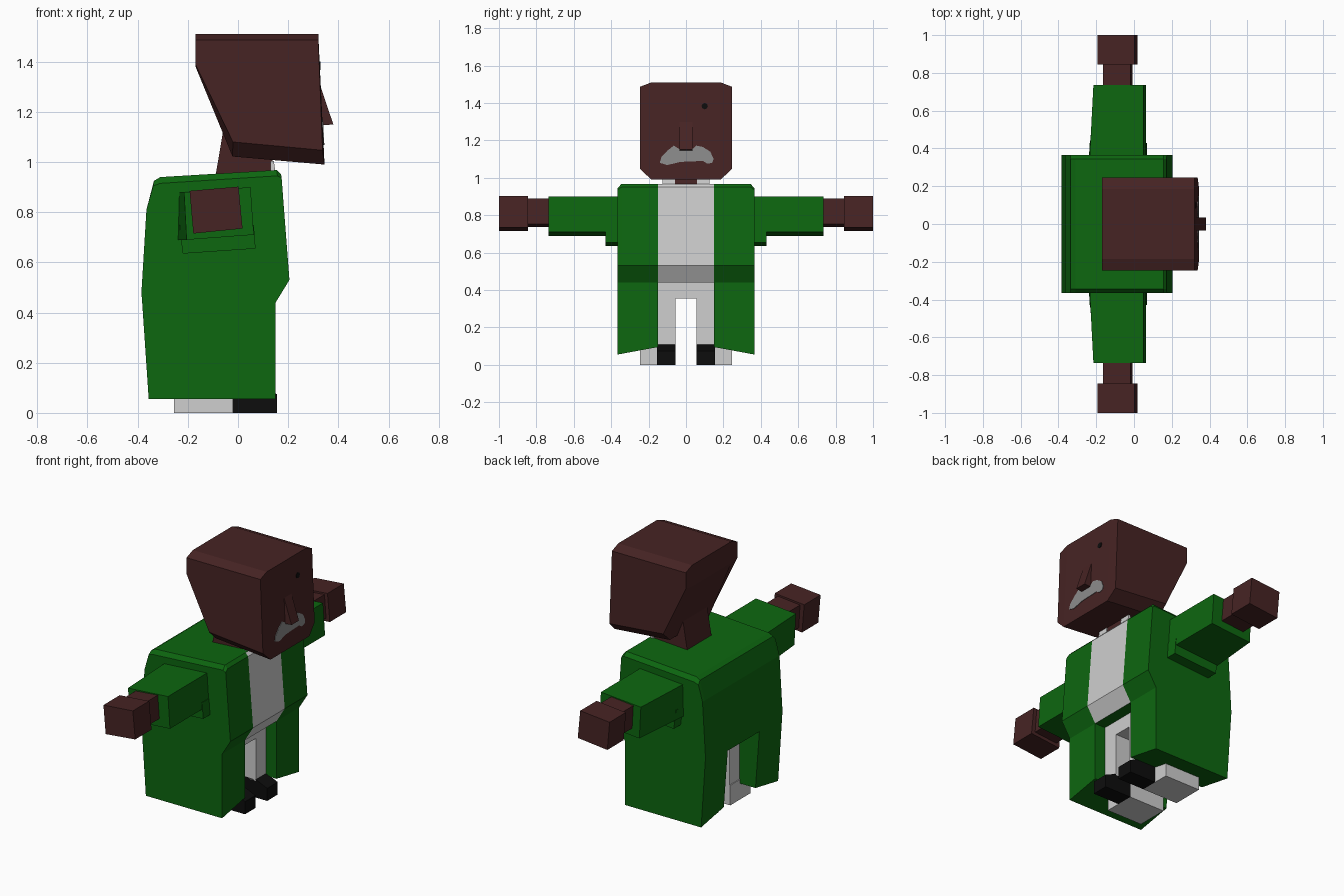
import bpy, bmesh, math


def material(name, rgb):
    m = bpy.data.materials.new(name)
    m.diffuse_color = (*rgb, 1)
    return m


GREEN = material("coat green", (0.004, 0.135, 0.005))
BROWN = material("skin brown", (0.062, 0.017, 0.017))
WHITE = material("cloth white", (0.62, 0.62, 0.62))
GREY = material("moustache grey", (0.26, 0.26, 0.26))
BLACK = material("shoe black", (0.004, 0.004, 0.004))


def loft(name, sections, *mats):
    """Closed solid skinned through matching rings of 3D points."""
    bm = bmesh.new()
    rings = [[bm.verts.new(p) for p in s] for s in sections]
    n = len(rings[0])
    for a, b in zip(rings, rings[1:]):
        for i in range(n):
            j = (i + 1) % n
            bm.faces.new((a[i], a[j], b[j], b[i]))
    bm.faces.new(rings[0])
    bm.faces.new(rings[-1])
    bmesh.ops.recalc_face_normals(bm, faces=bm.faces)
    me = bpy.data.meshes.new(name)
    bm.to_mesh(me)
    bm.free()
    for m in mats:
        me.materials.append(m)
    ob = bpy.data.objects.new(name, me)
    bpy.context.collection.objects.link(ob)
    return ob


def at_y(profile, y):
    return [(x, y, z) for x, z in profile]


def slab(name, profile, y0, y1, mat):
    return loft(name, [at_y(profile, y0), at_y(profile, y1)], mat)


def rect(x0, x1, z0, z1):
    return [(x0, z0), (x1, z0), (x1, z1), (x0, z1)]


# Head: chamfered block with sloping back
head_side = [(-0.17, 1.487), (0.32, 1.487), (0.337, 1.047), (-0.02, 1.08), (-0.17, 1.39)]
head_mid = [(-0.17, 1.51), (0.32, 1.51), (0.345, 0.99), (-0.022, 1.022), (-0.17, 1.382)]
loft("head", [at_y(head_side, -0.245), at_y(head_mid, -0.185),
              at_y(head_mid, 0.185), at_y(head_side, 0.245)], BROWN)
slab("nose", [(0.31, 1.31), (0.328, 1.305), (0.38, 1.15), (0.32, 1.145)], -0.035, 0.035, BROWN)


# Painted face details as thin plates on the sloping face
def face_plate(name, outline, mat):
    def ring(d):
        return [(0.32 + (1.51 - z) * 0.025 / 0.52 + d, y, z) for y, z in outline]
    loft(name, [ring(-0.002), ring(0.003)], mat)


face_plate("moustache", [(-0.14, 1.08), (-0.132, 1.11), (-0.10, 1.145), (-0.065, 1.172),
                         (-0.03, 1.15), (0.03, 1.15), (0.055, 1.172), (0.09, 1.165),
                         (0.13, 1.14), (0.148, 1.1), (0.14, 1.08), (0.115, 1.075),
                         (0.09, 1.09), (-0.03, 1.085), (-0.10, 1.068)], GREY)
face_plate("eye", [(0.1 + 0.017 * math.cos(k * math.pi / 4),
                    1.383 + 0.017 * math.sin(k * math.pi / 4)) for k in range(8)], BLACK)

# Neck with white collar pieces at the front
slab("neck", [(-0.092, 0.93), (0.147, 0.93), (0.13, 1.06), (-0.05, 1.18)], -0.115, 0.115, BROWN)

# Coat: shared side profile, upper part from the front waist round to the back waist
upper = [(0.15, 0.44), (0.205, 0.53), (0.172, 0.95), (0.155, 0.968),
         (-0.31, 0.94), (-0.335, 0.925), (-0.365, 0.81), (-0.385, 0.48), (-0.382, 0.44)]
edge = [(0.15, 0.44), (0.205, 0.53), (0.174, 0.935), (0.157, 0.945),
        (-0.31, 0.915), (-0.338, 0.905), (-0.365, 0.81), (-0.385, 0.48), (-0.382, 0.44)]


def hem(profile, z):
    return profile + [(-0.356, z), (0.15, z)]


# Torso centre: white shirt front, green back and top
torso = loft("torso", [at_y(upper, -0.15), at_y(upper, 0.15)], GREEN, WHITE)
for p in torso.data.polygons:
    if p.normal.x > 0.3:
        p.material_index = 1

for s, side in ((1, "left"), (-1, "right")):
    loft("coat_panel_" + side, [at_y(hem(upper, 0.095), s * 0.15),
                                at_y(hem(upper, 0.059), s * 0.345),
                                at_y(hem(edge, 0.055), s * 0.365)], GREEN)
    slab("collar_" + side, [(0.13, 0.95), (0.15, 0.95), (0.143, 1.005), (0.13, 1.005)],
         s * 0.06, s * 0.125, WHITE)

    # Sleeve, slightly tilted and tapering toward the wrist
    loft("sleeve_" + side, [
        at_y([(-0.24, 0.69), (0.063, 0.71), (0.05, 0.9), (-0.235, 0.88)], s * 0.35),
        at_y([(-0.205, 0.69), (0.063, 0.71), (0.05, 0.9), (-0.215, 0.88)], s * 0.735)], GREEN)
    slab("sleeve_gusset_" + side, [(-0.22, 0.635), (0.07, 0.655), (0.063, 0.75), (-0.235, 0.75)],
         s * 0.35, s * 0.43, GREEN)

    # Wrist and hand
    slab("wrist_" + side, [(-0.157, 0.738), (-0.007, 0.752), (-0.018, 0.89), (-0.165, 0.876)],
         s * 0.72, s * 0.85, BROWN)
    slab("hand_" + side, [(-0.178, 0.715), (0.018, 0.735), (0.002, 0.902), (-0.193, 0.885)],
         s * 0.845, s * 1.0, BROWN)

    # Leg, wide heel block and shoe
    slab("leg_" + side, rect(-0.25, 0.08, 0.1, 0.45), s * 0.055, s * 0.155, WHITE)
    slab("heel_" + side, rect(-0.255, -0.02, 0, 0.12), s * 0.055, s * 0.245, WHITE)
    slab("shoe_" + side, [(-0.02, 0), (0.155, 0), (0.155, 0.075), (0.08, 0.108), (-0.02, 0.108)],
         s * 0.055, s * 0.155, BLACK)

# Hips joining both legs
slab("hips", rect(-0.25, 0.08, 0.355, 0.46), -0.155, 0.155, WHITE)
